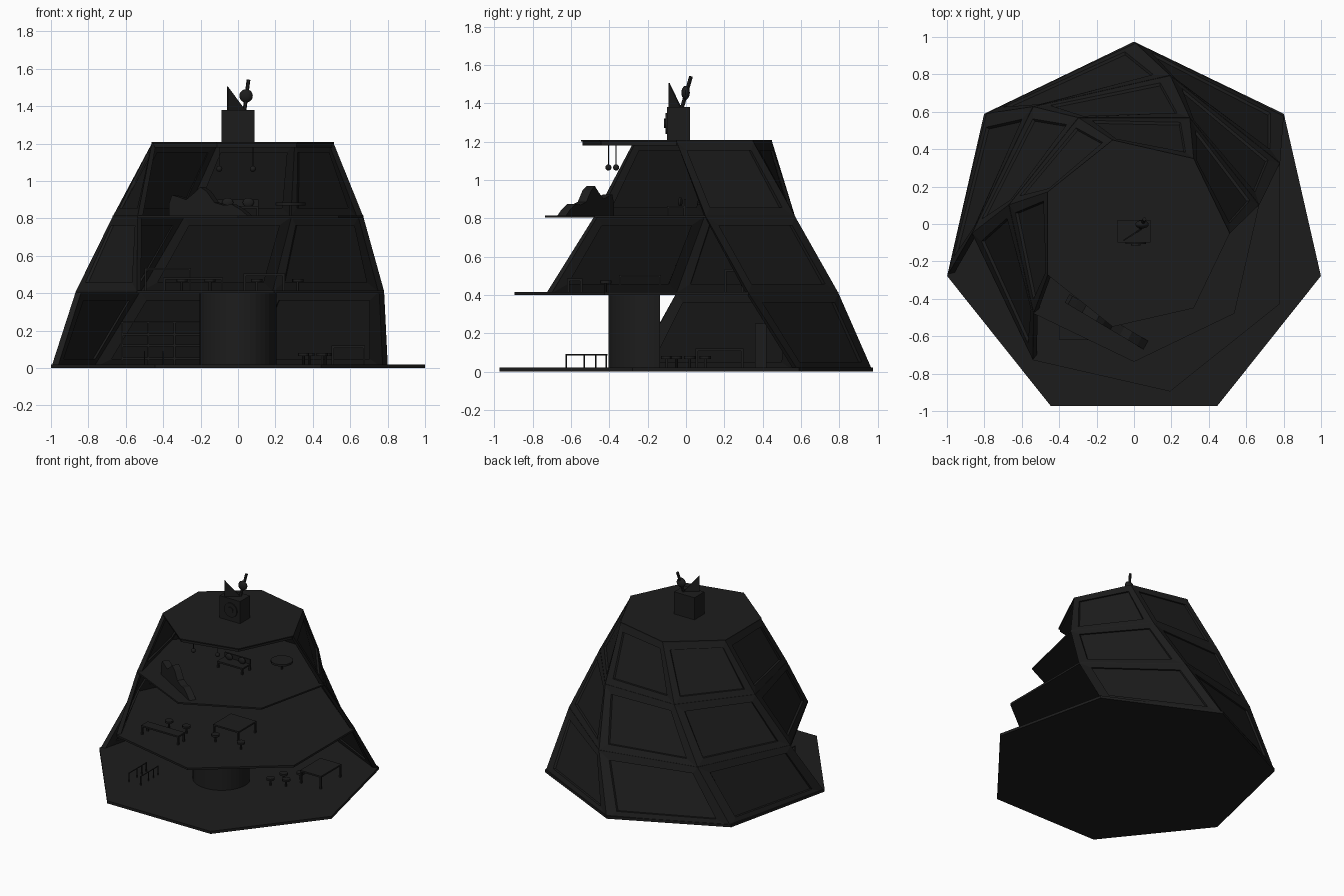
import bpy, bmesh, math
from mathutils import Vector

if "Cube" in bpy.data.objects:
    bpy.data.objects.remove(bpy.data.objects["Cube"])

black = bpy.data.materials.new("black")
black.diffuse_color = (0.012, 0.012, 0.012, 1)
black.use_nodes = True
black.node_tree.nodes["Principled BSDF"].inputs["Base Color"].default_value = black.diffuse_color
CY = -0.05
STEP = 2 * math.pi / 7
RAD = [1.025, 0.867, 0.687, 0.512]
ZS = [0.0, 0.41, 0.81, 1.2]


def finish(name, bm, smooth=False):
    bmesh.ops.recalc_face_normals(bm, faces=bm.faces)
    me = bpy.data.meshes.new(name)
    bm.to_mesh(me)
    bm.free()
    me.materials.append(black)
    ob = bpy.data.objects.new(name, me)
    bpy.context.collection.objects.link(ob)
    if smooth:
        bpy.ops.object.select_all(action='DESELECT')
        ob.select_set(True)
        bpy.context.view_layer.objects.active = ob
        bpy.ops.object.shade_smooth_by_angle()
    return ob


def prism(name, pts, direction):
    """Extrude a closed 3D outline along a vector."""
    bm = bmesh.new()
    f = bm.faces.new([bm.verts.new(p) for p in pts])
    r = bmesh.ops.extrude_face_region(bm, geom=[f])
    vs = [v for v in r["geom"] if isinstance(v, bmesh.types.BMVert)]
    bmesh.ops.translate(bm, vec=direction, verts=vs)
    return finish(name, bm)


def box(name, x0, x1, y0, y1, z0, z1):
    return prism(name, [(x0, y0, z0), (x1, y0, z0), (x1, y1, z0), (x0, y1, z0)], (0, 0, z1 - z0))


def rod(name, a, b, r, r2=None, n=12):
    a, b = Vector(a), Vector(b)
    bm = bmesh.new()
    bmesh.ops.create_cone(bm, cap_ends=True, segments=n, radius1=r,
                          radius2=r if r2 is None else r2, depth=(b - a).length)
    bm.transform((b - a).to_track_quat('Z', 'Y').to_matrix().to_4x4())
    bmesh.ops.translate(bm, vec=(a + b) / 2, verts=bm.verts)
    return finish(name, bm, True)


def ball(name, c, s):
    bm = bmesh.new()
    bmesh.ops.create_uvsphere(bm, u_segments=16, v_segments=10, radius=1)
    bmesh.ops.scale(bm, vec=s, verts=bm.verts)
    bmesh.ops.translate(bm, vec=c, verts=bm.verts)
    return finish(name, bm, True)


def corner(level, i, z=None, scale=1.0):
    """Corner i of a storey; every storey turns a quarter of a side."""
    a = math.pi / 2 + (i - 1) * STEP - level * STEP / 4
    r = RAD[level] * scale
    return Vector((r * math.cos(a), CY + r * math.sin(a), ZS[level] if z is None else z))


# Twisting heptagonal floors and roof
for name, lv, z0, z1, s in [("ground_floor", 0, 0, 0.02, 1), ("middle_floor", 1, 0.4, 0.415, 1),
                            ("upper_floor", 2, 0.803, 0.815, 1), ("ceiling", 3, 1.18, 1.2, 0.98),
                            ("roof", 3, 1.2, 1.208, 1)]:
    prism(name, [corner(lv, i, z0, s) for i in range(7)], (0, 0, z1 - z0))


# Framed windows of the back walls
def wall(lv, i):
    def at(u, v, depth):
        lo = corner(lv, i).lerp(corner(lv, i + 1), u)
        hi = corner(lv + 1, i).lerp(corner(lv + 1, i + 1), u)
        p = lo.lerp(hi, v)
        k = 1 - depth / RAD[lv]
        return Vector((p.x * k, CY + (p.y - CY) * k, p.z))
    outer = [(0, 0), (1, 0), (1, 1), (0, 1)]
    hole = [(0.09, 0.12), (0.91, 0.12), (0.91, 0.88), (0.09, 0.88)]
    bm = bmesh.new()
    rings = [[bm.verts.new(at(u, v, d)) for u, v in ring]
             for ring, d in ((outer, 0), (hole, 0), (hole, 0.035), (outer, 0.035))]
    for k in range(4):
        a, b = rings[k], rings[(k + 1) % 4]
        for j in range(4):
            bm.faces.new((a[j], a[(j + 1) % 4], b[(j + 1) % 4], b[j]))
    finish("wall_frame", bm)
    bm = bmesh.new()
    bm.faces.new([bm.verts.new(at(u, v, 0.018)) for u, v in hole])
    finish("window_pane", bm)


for lv, count in ((0, 3), (1, 4), (2, 4)):
    for i in range(count):
        wall(lv, i)

# Curved drum wall under the middle floor
arc = [math.radians(162 + 216 * k / 24) for k in range(25)]
prism("drum", [(0.205 * math.cos(a), -0.2 + 0.205 * math.sin(a), 0.02) for a in arc], (0, 0, 0.38))


# Furniture helpers
def table(name, x0, x1, y0, y1, z0, h, t=0.012, leg=0.006):
    box(name + "_top", x0, x1, y0, y1, z0 + h - t, z0 + h)
    for x in (x0 + leg, x1 - leg):
        for y in (y0 + leg, y1 - leg):
            box(name + "_leg", x - leg, x + leg, y - leg, y + leg, z0, z0 + h - t)


def stool(x, y, z, h=0.06, r=0.03):
    rod("stool_seat", (x, y, z + h - 0.015), (x, y, z + h), r)
    rod("stool_stem", (x, y, z), (x, y, z + h), 0.007)


# Ground storey: rail, shelf, desk and stools
for x in (-0.5, -0.4):
    rod("rail_bar", (x, -0.63, 0.088), (x, -0.41, 0.088), 0.004, n=6)
    for y in (-0.625, -0.53, -0.47, -0.415):
        rod("rail_post", (x, y, 0.02), (x, y, 0.088), 0.004, n=6)
for z in (0.05, 0.12, 0.18, 0.245):
    box("shelf_board", -0.62, -0.2, 0.36, 0.42, z - 0.005, z + 0.005)
for x in (-0.62, -0.48, -0.34, -0.2):
    box("shelf_upright", x - 0.005, x + 0.005, 0.36, 0.42, 0.02, 0.25)
table("desk", 0.5, 0.68, 0.05, 0.3, 0.02, 0.1)
for x, y in ((0.35, -0.1), (0.45, -0.05), (0.38, 0.02), (0.47, 0.1)):
    stool(x, y, 0.02)

# Middle storey: counter, table and chairs
table("counter", -0.4, -0.08, -0.62, -0.54, 0.415, 0.07)
table("dining_table", 0.03, 0.25, -0.35, -0.13, 0.415, 0.09)
for x in (-0.3, -0.15, 0.1, 0.32):
    stool(x, -0.42, 0.415, 0.06)
table("sideboard", -0.5, -0.25, 0.2, 0.3, 0.415, 0.12)

# Upper storey: bench with cushions and round table
table("bench", -0.11, 0.11, -0.1, 0.0, 0.815, 0.05)
box("bench_back", -0.11, 0.11, -0.01, 0.0, 0.86, 0.9)
for x in (-0.055, 0.055):
    ball("cushion", (x, -0.03, 0.885), (0.03, 0.012, 0.025))
stool(0.28, 0.14, 0.815, 0.07, 0.08)

# Wavy lounge along the upper front edge
wave = [(0, 0), (0.08, 0.03), (0.2, 0.06), (0.3, 0.055), (0.42, 0.07), (0.52, 0.13), (0.6, 0.152),
        (0.68, 0.12), (0.78, 0.085), (0.88, 0.1), (0.96, 0.11), (1.0, 0.06), (1.0, 0)]
prism("lounge", [(0.05 - 0.42 * t, -0.67 + 0.25 * t, 0.815 + h) for t, h in wave], (0.025, 0.045, 0))

# Hanging lamps
for x, y in ((-0.1, -0.405), (0.08, -0.365)):
    rod("lamp_wire", (x, y, 1.07), (x, y, 1.18), 0.0025, n=6)
    ball("lamp_globe", (x, y, 1.065), (0.016,) * 3)

# Rooftop box with dial, fin and tilted paddle
box("roof_box", -0.088, 0.088, -0.1, 0.022, 1.208, 1.38)
rod("dial", (0.01, -0.098, 1.295), (0.01, -0.108, 1.295), 0.055, n=24)
rod("knob", (0.01, -0.1, 1.295), (0.01, -0.114, 1.295), 0.025)
prism("fin", [(-0.058, -0.085, 1.505), (-0.058, -0.085, 1.38), (0.035, -0.025, 1.38)], (0.004, -0.006, 0))
rod("paddle_neck", (0.035, -0.02, 1.38), (0.056, 0.026, 1.54), 0.01)
ball("paddle_body", (0.043, -0.002, 1.455), (0.036, 0.022, 0.036))
